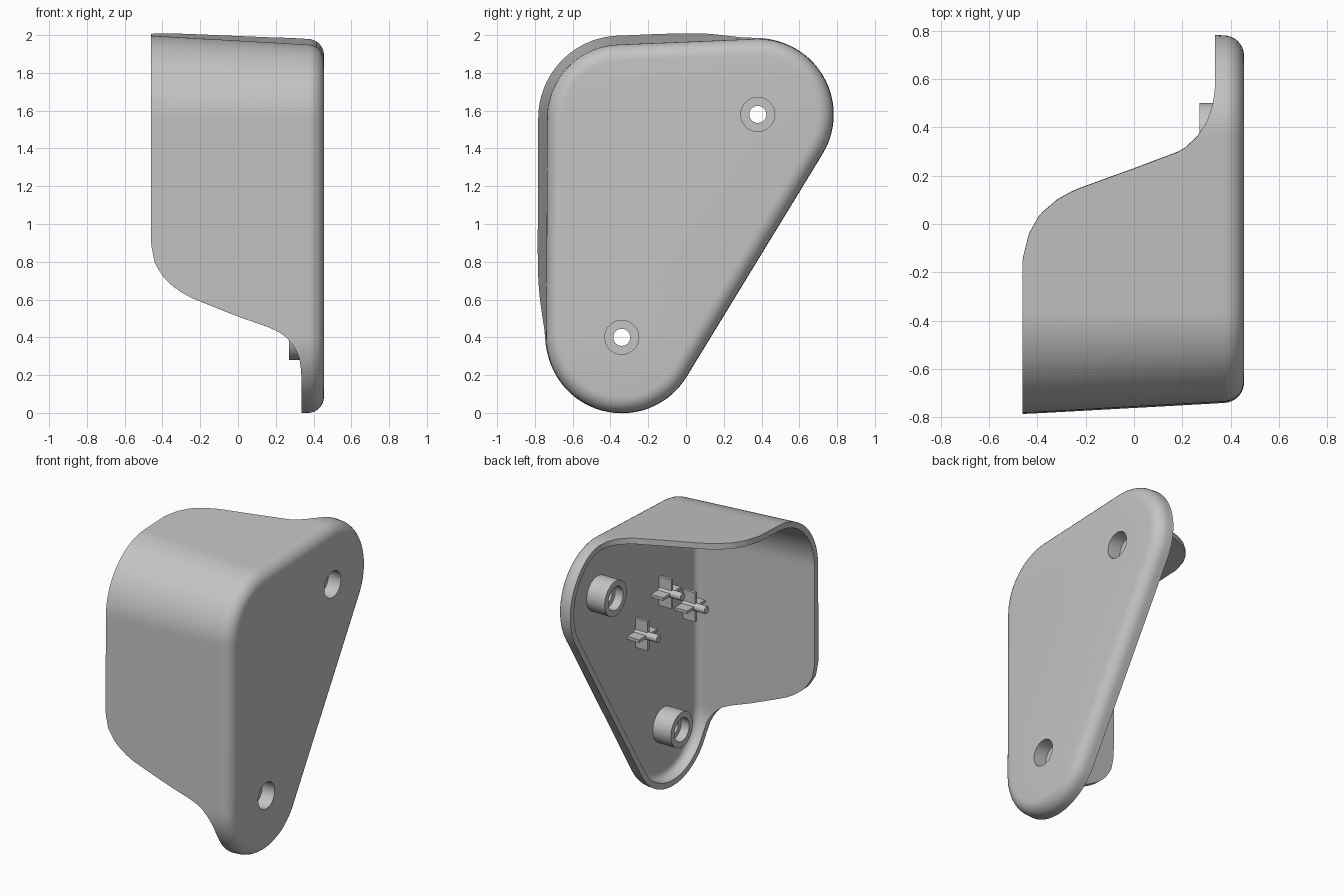
import bpy, bmesh
from math import sin, cos, pi, atan2, acos, hypot, radians
from mathutils import Matrix, Vector

cube = bpy.data.objects.get("Cube")
if cube:
    bpy.data.objects.remove(cube)

grey = bpy.data.materials.new("light grey")
grey.use_nodes = True
grey.diffuse_color = (0.55, 0.55, 0.55, 1)
grey.node_tree.nodes["Principled BSDF"].inputs["Base Color"].default_value = (0.55, 0.55, 0.55, 1)


def finish(bm, name):
    bmesh.ops.remove_doubles(bm, verts=bm.verts, dist=0.0002)
    bmesh.ops.recalc_face_normals(bm, faces=bm.faces)
    mesh = bpy.data.meshes.new(name)
    bm.to_mesh(mesh)
    bm.free()
    obj = bpy.data.objects.new(name, mesh)
    bpy.context.collection.objects.link(obj)
    mesh.materials.append(grey)
    return obj


def smooth(obj):
    bpy.ops.object.select_all(action='DESELECT')
    obj.select_set(True)
    bpy.context.view_layer.objects.active = obj
    bpy.ops.object.shade_smooth_by_angle(angle=radians(30))


def bridge(bm, a, b):
    n = len(a)
    for i in range(n):
        bm.faces.new((a[i], a[(i + 1) % n], b[(i + 1) % n], b[i]))


# Rounded triangle outline: hull of three circles (y, z, radius)
CIRCLES = [(-0.34, 0.40, 0.40), (0.38, 1.58, 0.40), (-0.345, 1.56, 0.39)]


def tangent_angle(a, b):
    dy, dz = b[0] - a[0], b[1] - a[1]
    return atan2(dz, dy) - acos((a[2] - b[2]) / hypot(dy, dz))


def outline(arc_steps=28, line_steps=44):
    points = []
    for i, c in enumerate(CIRCLES):
        nxt, prev = CIRCLES[(i + 1) % 3], CIRCLES[i - 1]
        start, end = tangent_angle(prev, c), tangent_angle(c, nxt)
        while end < start:
            end += 2 * pi
        for k in range(arc_steps + 1):
            t = start + (end - start) * k / arc_steps
            n = Vector((cos(t), sin(t)))
            points.append((Vector(c[:2]) + n * c[2], n))
        p, q = points[-1][0], Vector(nxt[:2]) + n * nxt[2]
        for k in range(1, line_steps):
            points.append((p.lerp(q, k / line_steps), n))
    return points


def smooth_profile(keys, value):
    # Monotone lookup with eased tangents between key points
    if value <= keys[0][0]:
        return keys[0][1]
    for (a, xa), (b, xb) in zip(keys, keys[1:]):
        if value <= b:
            return xa + (xb - xa) * (value - a) / (b - a)
    return keys[-1][1]


# Depth of the hood's free edge along its side and its top
RIM = 0.335
SIDE = [(0.22, RIM), (0.29, 0.325), (0.35, 0.30), (0.40, 0.255), (0.44, 0.20), (0.51, 0.0),
        (0.61, -0.25), (0.65, -0.32), (0.71, -0.39), (0.79, -0.44), (0.89, -0.46)]
TOP = [(-0.14, -0.46), (-0.04, -0.435), (0.04, -0.39), (0.10, -0.32), (0.14, -0.25), (0.23, 0.0),
       (0.305, 0.20), (0.36, 0.26), (0.42, 0.30), (0.49, 0.325), (0.56, RIM)]


def edge_depth(p):
    if 0.854 * p.x - 0.52 * p.y > -0.22:
        return RIM
    return max(smooth_profile(SIDE, p.y), smooth_profile(TOP, p.x))


# Cover: plate with rounded rim and a flared hood, made of nested rings
pts = outline()
bm = bmesh.new()


def ring(inset, x=None):
    verts = []
    for p, n in pts:
        depth = edge_depth(p) if x is None else x
        q = p + n * (max(0, 0.37 - depth) * 0.057 - inset)
        verts.append(bm.verts.new((depth, q.x, q.y)))
    return verts


R, WALL, FLOOR = 0.085, 0.04, 0.408
rings = []
for k in range(9):
    t = pi / 2 * k / 8
    rings.append(ring(R * (1 - sin(t)), 0.455 - R + R * cos(t)))
rings += [ring(0, RIM), ring(0), ring(WALL), ring(WALL, RIM)]
for k in range(5):
    t = pi / 2 * k / 4
    rings.append(ring(WALL + 0.045 * (1 - cos(t)), FLOOR - 0.045 * (1 - sin(t))))
for a, b in zip(rings, rings[1:]):
    bridge(bm, a, b)
bm.faces.new(rings[0])
bm.faces.new(rings[-1])
bmesh.ops.dissolve_degenerate(bm, dist=0.0002, edges=bm.edges)
cover = finish(bm, "cover")

# Screw holes cut through the plate
SCREWS = [(-0.34, 0.40), (0.38, 1.58)]
for y, z in SCREWS:
    bm = bmesh.new()
    bmesh.ops.create_cone(bm, cap_ends=True, segments=48, radius1=0.09, radius2=0.09, depth=0.3,
                          matrix=Matrix.Translation((0.43, y, z)) @ Matrix.Rotation(pi / 2, 4, 'Y'))
    cutter = finish(bm, "hole_cutter")
    cutter.hide_render = True
    bpy.context.view_layer.objects.active = cover
    mod = cover.modifiers.new("screw hole", 'BOOLEAN')
    mod.operation = 'DIFFERENCE'
    mod.solver = 'EXACT'
    mod.object = cutter
    bpy.ops.object.modifier_apply(modifier=mod.name)
    bpy.data.objects.remove(cutter)
smooth(cover)

# Hollow screw bosses with an inner seat
BOSS = [(0.12, 0.412), (0.12, 0.27), (0.08, 0.27), (0.08, 0.33),
        (0.045, 0.33), (0.045, 0.36), (0.09, 0.36), (0.09, 0.412)]
for name, (y, z) in zip(("lower_boss", "upper_boss"), SCREWS):
    bm = bmesh.new()
    loops = [[bm.verts.new((x, y + r * cos(2 * pi * i / 48), z + r * sin(2 * pi * i / 48)))
              for i in range(48)] for r, x in BOSS]
    for i in range(len(loops)):
        bridge(bm, loops[i - 1], loops[i])
    smooth(finish(bm, name))

# Locating pins with crossed ribs on the inside of the plate
for i, (y, z) in enumerate([(-0.30, 1.34), (-0.04, 1.15), (-0.56, 1.15)]):
    bm = bmesh.new()
    for size in ((0.10, 0.02, 0.20), (0.10, 0.20, 0.02)):
        bmesh.ops.create_cube(bm, size=1, matrix=Matrix.Translation((0.365, y, z))
                              @ Matrix.Diagonal((*size, 1)))
    bmesh.ops.create_cone(bm, cap_ends=True, segments=24, radius1=0.026, radius2=0.026, depth=0.18,
                          matrix=Matrix.Translation((0.325, y, z)) @ Matrix.Rotation(pi / 2, 4, 'Y'))
    smooth(finish(bm, f"locating_pin_{i + 1}"))
